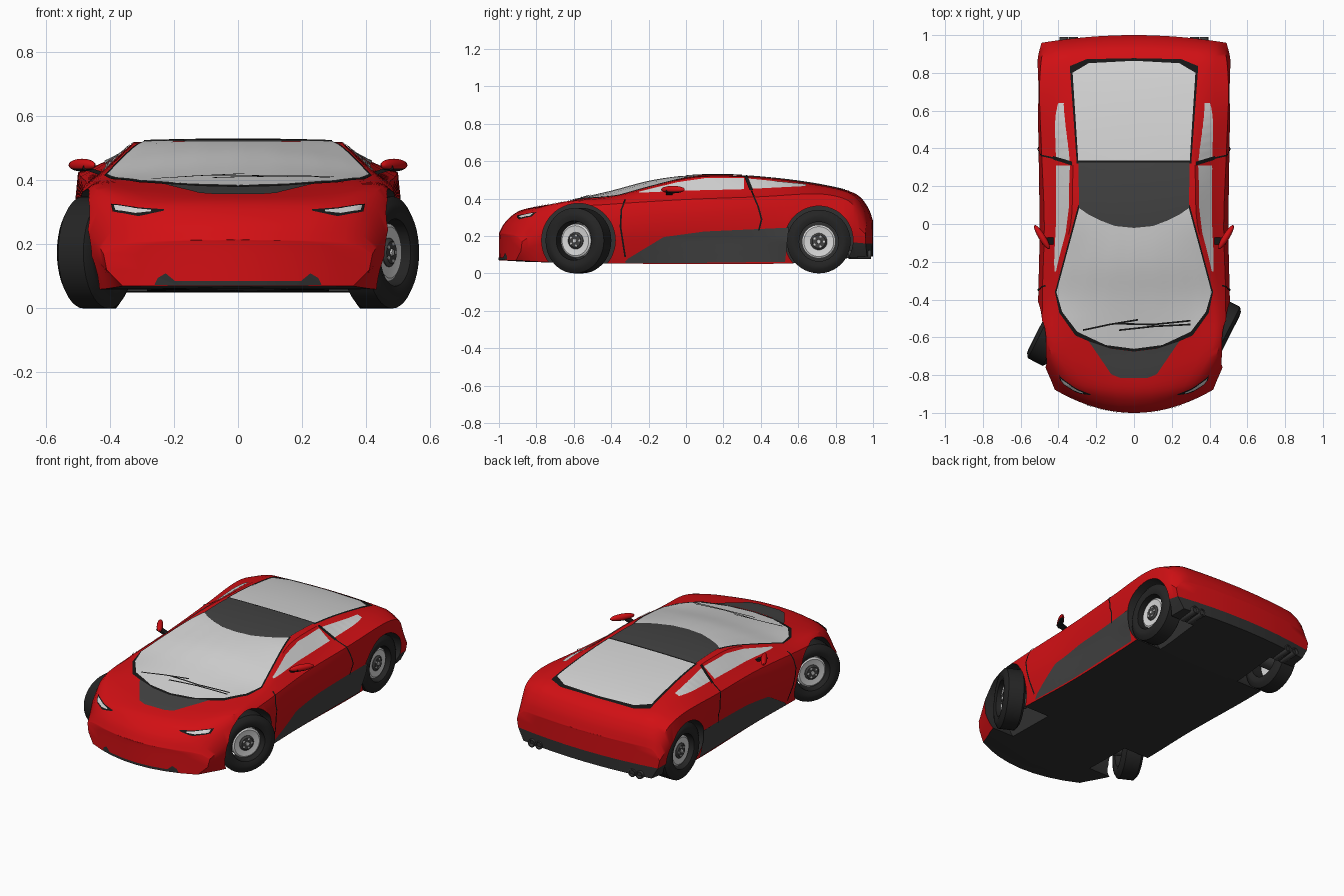
import bpy, bmesh, math
from mathutils import Vector, Matrix
from mathutils.bvhtree import BVHTree

if "Cube" in bpy.data.objects:
    bpy.data.objects.remove(bpy.data.objects["Cube"])


def material(name, r, g, b):
    m = bpy.data.materials.new(name)
    m.diffuse_color = (r, g, b, 1)
    m.use_nodes = True
    m.node_tree.nodes["Principled BSDF"].inputs["Base Color"].default_value = m.diffuse_color
    return m


RED = material("red paint", 0.64, 0.005, 0.007)
GLASS = material("pale glass", 0.66, 0.66, 0.66)
GREY = material("dark grey panel", 0.055, 0.055, 0.055)
DARK = material("underbody black", 0.03, 0.03, 0.03)
TYRE = material("tyre rubber", 0.018, 0.018, 0.018)
TRIM = material("black trim", 0.008, 0.008, 0.008)
METAL = material("rim metal", 0.7, 0.7, 0.7)


def finish(name, bm, mats, angle=35):
    me = bpy.data.meshes.new(name)
    bm.to_mesh(me)
    bm.free()
    ob = bpy.data.objects.new(name, me)
    bpy.context.collection.objects.link(ob)
    for m in mats:
        me.materials.append(m)
    smooth(ob, angle)
    return ob


def smooth(ob, angle):
    bpy.ops.object.select_all(action='DESELECT')
    ob.select_set(True)
    bpy.context.view_layer.objects.active = ob
    bpy.ops.object.shade_smooth_by_angle(angle=math.radians(angle))


def curve(keys, y):
    """Smooth value at y through (y, value) keys."""
    n = len(keys)
    i = 0
    while i < n - 2 and y > keys[i + 1][0]:
        i += 1

    def slope(j):
        a, b = keys[max(j - 1, 0)], keys[min(j + 1, n - 1)]
        return (b[1] - a[1]) / (b[0] - a[0])
    (y0, v0), (y1, v1) = keys[i], keys[i + 1]
    h = y1 - y0
    t = min(max((y - y0) / h, 0), 1)
    return ((2*t**3 - 3*t*t + 1) * v0 + (t**3 - 2*t*t + t) * h * slope(i)
            + (3*t*t - 2*t**3) * v1 + (t**3 - t*t) * h * slope(i + 1))


# Body lines along the length: half widths (w) and heights (z)
Z_TOP = [(-1, .215), (-.97, .27), (-.9, .33), (-.8, .357), (-.66, .38), (-.4, .437), (-.2, .49), (0, .519),
         (.15, .526), (.3, .522), (.6, .492), (.85, .445), (.93, .41), (.98, .34), (1, .28)]
Z_RAIL = [(-1, .21), (-.97, .262), (-.9, .325), (-.7, .38), (-.4, .407), (-.2, .457), (0, .507),
          (.15, .52), (.4, .511), (.6, .488), (.85, .443), (.93, .405), (.98, .335), (1, .275)]
Z_BELT = [(-1, .205), (-.97, .25), (-.9, .315), (-.7, .375), (-.4, .395), (-.2, .425), (0, .432),
          (.3, .44), (.6, .455), (.85, .43), (.93, .39), (.98, .325), (1, .27)]
Z_SHOULDER = [(-1, .195), (-.9, .28), (-.7, .345), (-.4, .37), (0, .395), (.4, .41), (.7, .425),
              (.85, .405), (.93, .36), (1, .25)]
Z_MID = [(-1, .17), (-.8, .26), (-.4, .29), (0, .3), (.7, .32), (.9, .29), (1, .21)]
Z_LOW = [(-1, .12), (-.8, .17), (.7, .18), (1, .16)]
Z_FLOOR = [(-1, .07), (-.8, .06), (0, .05), (.6, .055), (.85, .08), (1, .09)]
W_RAIL = [(-1, .25), (-.7, .41), (-.4, .42), (-.2, .385), (0, .335), (.2, .325), (.4, .326), (.6, .345),
          (.85, .38), (1, .4)]
W_BELT = [(-1, .33), (-.7, .445), (-.4, .45), (-.2, .427), (0, .42), (.3, .42), (.6, .425), (.85, .43), (1, .44)]
W_SHOULDER = [(-1, .38), (-.7, .475), (-.4, .485), (0, .475), (.4, .49), (.7, .5), (.9, .49), (1, .465)]
W_MID = [(-1, .42), (-.7, .5), (0, .5), (.7, .51), (.9, .51), (1, .49)]
W_LOW = [(-1, .41), (-.7, .495), (-.3, .49), (0, .47), (.4, .48), (.7, .508), (1, .48)]
W_FLOOR = [(-1, .36), (-.7, .45), (0, .445), (.7, .46), (1, .44)]


def half_section(y):
    zt, zr, wr = curve(Z_TOP, y), curve(Z_RAIL, y), curve(W_RAIL, y)
    pts = [(wr * f, zr + (zt - zr) * (1 - f * f)) for f in (0, .3, .6, .85, 1)]
    for w, z in ((W_BELT, Z_BELT), (W_SHOULDER, Z_SHOULDER), (W_MID, Z_MID), (W_LOW, Z_LOW), (W_FLOOR, Z_FLOOR)):
        pts.append((curve(w, y), curve(z, y)))
    return pts + [(0, curve(Z_FLOOR, y))]


def bow(x, y):
    """Round the nose and tail in plan."""
    if y < -.4:
        return y + .7 * ((-y - .4) / .6) ** 2 * x * x
    return y - .17 * max(0, (y - .5) / .5) ** 2 * x * x


# Body shell: lofted stations, with shrinking rings closing both ends
STEPS = 60
stations = [(-1, s) for s in (0, .25, .5, .75)]
stations += [(-math.cos(math.pi * i / STEPS), 1) for i in range(STEPS + 1)]
stations += [(1, s) for s in (.75, .5, .25, 0)]
bm = bmesh.new()
rings = []
for y, s in stations:
    half = half_section(y)
    full = half + [(-x, z) for x, z in half[-2:0:-1]]
    rings.append([bm.verts.new((x * s, bow(x * s, y), z)) for x, z in full])
count = len(rings[0])
for a, b in zip(rings, rings[1:]):
    for i in range(count):
        j = (i + 1) % count
        f = bm.faces.new((a[i], a[j], b[j], b[i]))
        row = min(i, count - 1 - i)
        rear_skirt = row == 8 and f.calc_center_median().y > .8
        f.material_index = 1 if row == 9 or rear_skirt else 0
bmesh.ops.remove_doubles(bm, verts=bm.verts, dist=1e-5)
bmesh.ops.recalc_face_normals(bm, faces=bm.faces)
surface = BVHTree.FromBMesh(bm)
body = finish("body_shell", bm, [RED, DARK])

# Wheel wells
for y, r in ((-.575, .197), (.71, .183)):
    for s in (-1, 1):
        bm = bmesh.new()
        bmesh.ops.create_cone(bm, cap_ends=True, segments=48, radius1=r, radius2=r, depth=.42,
                              matrix=Matrix.Translation((s * .495, y, .177)) @ Matrix.Rotation(math.pi / 2, 4, 'Y'))
        cutter = finish("well_cutter", bm, [DARK])
        cutter.hide_render = True
        mod = body.modifiers.new("well", 'BOOLEAN')
        mod.operation, mod.object, mod.solver = 'DIFFERENCE', cutter, 'EXACT'
        mod.material_mode = 'TRANSFER'
        bpy.context.view_layer.objects.active = body
        bpy.ops.object.modifier_apply(modifier=mod.name)
        bpy.data.objects.remove(cutter)
smooth(body, 35)

# Thin plates laid on the shell between two edge lines, seen along one axis
AXES = {'top': lambda a, b: ((a, b, 2), (0, 0, -1)), 'front': lambda a, b: ((a, -2, b), (0, 1, 0)),
        'right': lambda a, b: ((2, a, b), (-1, 0, 0)), 'left': lambda a, b: ((-2, a, b), (1, 0, 0))}


def along(pts, t):
    u = t * (len(pts) - 1)
    i = min(int(u), len(pts) - 2)
    return Vector(pts[i]).lerp(Vector(pts[i + 1]), u - i)


def plate(name, A, B, mat, axis, off=.004, nu=24, nv=12):
    bm = bmesh.new()
    grid, normal = [], Vector()
    for i in range(nu + 1):
        a, b = along(A, i / nu), along(B, i / nu)
        line = []
        for j in range(nv + 1):
            o, d = AXES[axis](*a.lerp(b, j / nv))
            co, n, _, _ = surface.ray_cast(Vector(o), Vector(d))
            line.append(bm.verts.new(co + n * off) if co else None)
            normal -= Vector(d)
        grid.append(line)
    for i in range(nu):
        for j in range(nv):
            q = (grid[i][j], grid[i + 1][j], grid[i + 1][j + 1], grid[i][j + 1])
            if None not in q:
                f = bm.faces.new(q)
                f.normal_update()
                if f.normal.dot(normal) < 0:
                    f.normal_flip()
    return finish(name, bm, [mat], 60)


def strip(name, pts, shift, axis, off=.005, mat=TRIM):
    plate(name, pts, [(p[0] + shift[0], p[1] + shift[1]) for p in pts], mat, axis, off, 24, 1)


def sym(pts):
    """Mirror a line that ends at x = 0."""
    return pts + [(-x, y) for x, y in pts[-2::-1]]


# Windscreen, roof, rear glass and bonnet panel
plate("windscreen_trim", sym([(-.418, -.36), (-.395, -.47), (-.31, -.59), (-.16, -.655), (0, -.675)]),
      sym([(-.295, .1), (-.25, .06), (-.18, .03), (-.1, .0), (0, -.01)]), TRIM, 'top', .0025, 32, 20)
plate("windscreen", sym([(-.41, -.36), (-.38, -.465), (-.3, -.57), (-.15, -.64), (0, -.66)]),
      sym([(-.29, .085), (-.24, .05), (-.18, .02), (-.1, -.01), (0, -.02)]), GLASS, 'top', .005, 32, 20)
plate("roof_panel", sym([(-.29, .085), (-.24, .05), (-.18, .02), (-.1, -.01), (0, -.02)]),
      sym([(-.295, .325), (-.22, .325), (-.15, .325), (-.08, .325), (0, .325)]), GREY, 'top', .0055)
plate("rear_glass_trim", sym([(-.303, .32), (0, .32)]), sym([(-.34, .835), (-.25, .872), (0, .877)]),
      TRIM, 'top', .0025, 24, 20)
plate("rear_glass", sym([(-.295, .335), (0, .335)]), sym([(-.325, .8), (-.24, .85), (0, .863)]),
      GLASS, 'top', .005, 24, 20)
plate("bonnet_panel", sym([(-.24, -.62), (-.12, -.66), (0, -.675)]), sym([(-.12, -.795), (-.07, -.815), (0, -.815)]),
      GREY, 'top', .004)

# Wipers
for k, line in enumerate(([(-.27, -.565), (-.13, -.535), (.02, -.51)], [(-.08, -.565), (.1, -.545), (.3, -.535)],
                          [(-.1, -.53), (.1, -.535), (.3, -.515)])):
    strip("wiper_%d" % (k + 1), line, (0, .009), 'top', .009)

# Side windows, sills and door gaps
for side in ('left', 'right'):
    plate("door_window_" + side, [(-.25, .428), (0, .44), (.15, .443), (.31, .447)],
          [(-.25, .434), (-.05, .484), (.1, .506), (.31, .506)], GLASS, side)
    plate("quarter_window_" + side, [(.345, .449), (.64, .463)], [(.335, .504), (.64, .474)], GLASS, side)
    strip("window_pillar_" + side, [(.31, .515), (.34, .44)], (.02, 0), side, .0055)
    strip("door_gap_rear_" + side, [(.345, .44), (.38, .36), (.4, .29), (.385, .23)], (.009, 0), side)
    strip("door_gap_front_" + side, [(-.33, .39), (-.35, .34), (-.355, .25), (-.33, .09)], (.009, 0), side)
    plate("sill_panel_" + side, [(-.33, .058), (0, .056), (.3, .06), (.53, .062)],
          [(-.31, .08), (-.12, .195), (.1, .225), (.55, .245)], GREY, side)

# Headlamps, lower lip and corner intakes
for s, side in ((-1, "left"), (1, "right")):
    plate("headlamp_trim_" + side, [(s * .23, .304), (s * .31, .287), (s * .39, .302)],
          [(s * .23, .308), (s * .31, .314), (s * .395, .326)], TRIM, 'front', .003)
    plate("headlamp_" + side, [(s * .27, .301), (s * .32, .296), (s * .38, .306)],
          [(s * .27, .305), (s * .32, .311), (s * .385, .321)], GLASS, 'front', .005)
    plate("corner_intake_" + side, [(s * .18, .073), (s * .26, .073)], [(s * .225, .11), (s * .25, .095)],
          DARK, 'front', .004)
plate("front_lip", [(-.22, .072), (.22, .072)], [(-.2, .086), (.2, .086)], DARK, 'front', .003, 24, 2)


# Turned parts around the x axis
def lathe(name, profile, mat, matrix, closed=True, seg=40):
    bm = bmesh.new()
    rows = [[bm.verts.new((x, r * math.cos(2 * math.pi * k / seg), r * math.sin(2 * math.pi * k / seg)))
             for k in range(seg)] for x, r in profile]
    for a, b in zip(rows, rows[1:] + (rows[:1] if closed else [])):
        for k in range(seg):
            m = (k + 1) % seg
            bm.faces.new((a[k], a[m], b[m], b[k]))
    bmesh.ops.remove_doubles(bm, verts=bm.verts, dist=1e-6)
    bmesh.ops.recalc_face_normals(bm, faces=bm.faces)
    bm.transform(matrix)
    return finish(name, bm, [mat])


# Wheels: the front pair is steered
for label, x, y, r, steer in (("front", .443, -.575, .175, -27), ("rear", .425, .71, .17, 0)):
    for s, side in ((-1, "left"), (1, "right")):
        M = Matrix.Translation((s * x, y, r)) @ Matrix.Rotation(math.radians(steer), 4, 'Z') @ Matrix.Diagonal((s, 1, 1, 1))
        tag = "_%s_%s" % (label, side)
        lathe("tyre" + tag, [(-.055, .105), (-.064, .13), (-.06, r - .022), (-.044, r), (.044, r), (.06, r - .022),
                             (.064, .13), (.055, .105)], TYRE, M)
        lathe("rim" + tag, [(.0, 0), (.0, .09), (.03, .09), (.036, .08), (.03, .04), (.03, 0)], METAL, M, False)
        lathe("hub" + tag, [(-.1, 0), (-.1, .045), (.034, .045), (.042, .035), (.042, 0)], GREY, M, False)
        lathe("hub_cap" + tag, [(.04, 0), (.04, .012), (.047, .01), (.047, 0)], METAL, M, False, 16)
        # Bolts
        for k in range(5):
            a = 2 * math.pi * k / 5
            lathe("bolt%d" % k + tag, [(.03, 0), (.03, .006), (.044, .006), (.044, 0)], METAL,
                  M @ Matrix.Translation((0, .028 * math.cos(a), .028 * math.sin(a))), False, 8)

# Door mirrors with arms, and exhaust pipes
for s, side in ((-1, "left"), (1, "right")):
    place = Matrix.Translation((s * .487, -.07, .448)) @ Matrix.Rotation(-s * math.radians(32), 4, 'Z')
    bm = bmesh.new()
    bmesh.ops.create_uvsphere(bm, u_segments=20, v_segments=12, radius=1,
                              matrix=place @ Matrix.Diagonal((.018, .075, .02, 1)))
    for f in bm.faces:
        f.material_index = int(f.calc_center_median().z < .438)
    finish("mirror_" + side, bm, [RED, TRIM])
    bm = bmesh.new()
    bmesh.ops.create_cube(bm, size=1, matrix=Matrix.Translation((s * .452, -.09, .43))
                          @ Matrix.Rotation(-s * math.radians(18), 4, 'Y') @ Matrix.Diagonal((.07, .035, .012, 1)))
    finish("mirror_arm_" + side, bm, [TRIM])
    for k, x in enumerate((.32, .37)):
        lathe("exhaust_%s_%d" % (side, k + 1), [(-.06, .024), (.06, .024), (.06, .018), (-.06, .018)], GREY,
              Matrix.Translation((s * x, .93, .1)) @ Matrix.Rotation(math.pi / 2, 4, 'Z'), True, 20)
